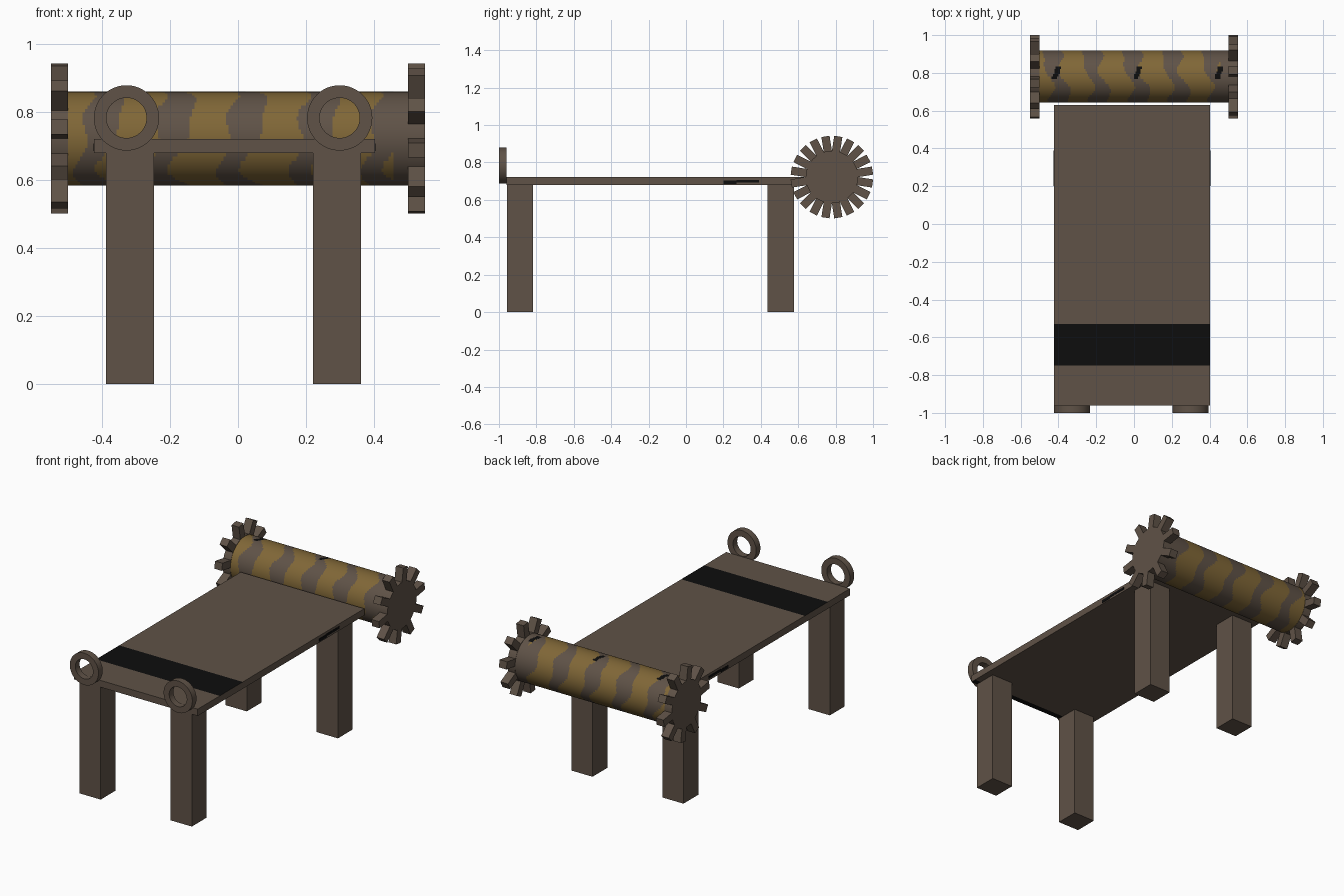
import bpy, bmesh, math
from mathutils import Matrix, Vector

if "Cube" in bpy.data.objects:
    bpy.data.objects.remove(bpy.data.objects["Cube"])


def material(name, rgb):
    m = bpy.data.materials.new(name)
    m.diffuse_color = (*rgb, 1)
    m.use_nodes = True
    m.node_tree.nodes["Principled BSDF"].inputs["Base Color"].default_value = m.diffuse_color
    return m


BROWN = material("dark_wood", (0.115, 0.085, 0.063))
GOLD = material("gold_stripe", (0.216, 0.135, 0.038))
BLACK = material("black", (0.004, 0.004, 0.004))


def finish(bm, name, mats=(BROWN,), smooth=False):
    bmesh.ops.recalc_face_normals(bm, faces=bm.faces)
    me = bpy.data.meshes.new(name)
    bm.to_mesh(me)
    bm.free()
    for m in mats:
        me.materials.append(m)
    ob = bpy.data.objects.new(name, me)
    bpy.context.collection.objects.link(ob)
    if smooth:
        bpy.ops.object.select_all(action='DESELECT')
        ob.select_set(True)
        bpy.context.view_layer.objects.active = ob
        bpy.ops.object.shade_smooth_by_angle(angle=math.radians(35))
    return ob


def add_box(bm, lo, hi, rot=Matrix()):
    lo, hi = Vector(lo), Vector(hi)
    mat = rot @ Matrix.Translation((lo + hi) / 2) @ Matrix.Diagonal((*(hi - lo), 1))
    bmesh.ops.create_cube(bm, size=1, matrix=mat)


def box(name, lo, hi, mats=(BROWN,)):
    bm = bmesh.new()
    add_box(bm, lo, hi)
    return finish(bm, name, mats)


# Table top with a black band on top and a thin strip underneath at the front
bm = bmesh.new()
add_box(bm, (-0.423, -0.96, 0.68), (0.403, 0.63, 0.721))
for y in (-0.75, -0.53, -0.925):
    bmesh.ops.bisect_plane(bm, geom=bm.verts[:] + bm.edges[:] + bm.faces[:],
                           plane_co=(0, y, 0), plane_no=(0, 1, 0))
bm.normal_update()
for f in bm.faces:
    y = f.calc_center_median().y
    top_band = f.normal.z > 0.9 and -0.75 < y < -0.53
    under_strip = f.normal.z < -0.9 and y < -0.925
    f.material_index = int(top_band or under_strip)
finish(bm, "table_top", (BROWN, BLACK))

# Small black marks on both long edges
for side, x in (("left", -0.423), ("right", 0.403)):
    for i, (y0, y1, z0, z1) in enumerate(((0.20, 0.27, 0.686, 0.704),
                                          (0.27, 0.39, 0.692, 0.707))):
        box(f"{side}_edge_mark_{i}", (x - 0.002, y0, z0), (x + 0.002, y1, z1), (BLACK,))

# Four square legs
for side, x0, x1 in (("left", -0.388, -0.247), ("right", 0.22, 0.362)):
    for end, y0, y1 in (("front", -0.958, -0.819), ("back", 0.437, 0.578)):
        box(f"{end}_{side}_leg", (x0, y0, 0), (x1, y1, 0.68))

# Two upright rings on the front edge
SEG = 48
for side, cx in (("left", -0.328), ("right", 0.299)):
    bm = bmesh.new()
    section = ((0.096, -1.0), (0.096, -0.96), (0.059, -0.96), (0.059, -1.0))
    loops = []
    for i in range(SEG):
        a = 2 * math.pi * i / SEG
        loops.append([bm.verts.new((cx + r * math.cos(a), y, 0.783 + r * math.sin(a)))
                      for r, y in section])
    for i in range(SEG):
        p, q = loops[i], loops[(i + 1) % SEG]
        for j in range(4):
            k = (j + 1) % 4
            bm.faces.new((p[j], q[j], q[k], p[k]))
    finish(bm, f"{side}_ring", smooth=True)

# Striped roller: wavy bands chosen by length and angle
CY, CZ, R = 0.78, 0.722, 0.138
NX, NA = 140, 64
STEP = 0.211


def roller_colour(x, a):
    top = abs(a - math.radians(82))
    k = round((x - 0.02) / 0.43)
    if top < 0.22 and abs(x - 0.02 - 0.43 * k + 0.05 * (a - 1.43)) < 0.014:
        return 2
    if x > 0.455:
        return 0
    u = x - 0.01 + 0.026 * math.sin(2 * a) + 0.014 * math.sin(5 * a + 1)
    d = abs(u - STEP * round(u / STEP))
    return 0 if d < 0.042 + 0.012 * math.sin(3 * a) else 1


bm = bmesh.new()
grid = [[bm.verts.new((-0.5 + i / NX,
                       CY + R * math.cos(2 * math.pi * j / NA),
                       CZ + R * math.sin(2 * math.pi * j / NA)))
         for j in range(NA)] for i in range(NX + 1)]
for i in range(NX):
    for j in range(NA):
        k = (j + 1) % NA
        f = bm.faces.new((grid[i][j], grid[i + 1][j], grid[i + 1][k], grid[i][k]))
        f.material_index = roller_colour(-0.5 + (i + 0.5) / NX, 2 * math.pi * (j + 0.5) / NA)
bm.faces.new(grid[0])
bm.faces.new(grid[-1])
finish(bm, "roller", (BROWN, GOLD, BLACK), smooth=True)

# Toothed wheels at the roller ends, ten teeth each, offset by half a step
for side, x0, x1, start in (("left", -0.55, -0.5, 27), ("right", 0.5, 0.55, 9)):
    bm = bmesh.new()
    centre = Matrix.Translation(((x0 + x1) / 2, CY, CZ))
    bmesh.ops.create_cone(bm, cap_ends=True, segments=SEG, radius1=0.14, radius2=0.14,
                          depth=0.05, matrix=centre @ Matrix.Rotation(math.pi / 2, 4, 'Y'))
    for i in range(10):
        rot = centre @ Matrix.Rotation(math.radians(start + 36 * i), 4, 'X')
        add_box(bm, (-0.025, 0.125, -0.022), (0.025, 0.22, 0.022), rot)
    finish(bm, f"{side}_wheel", smooth=True)
